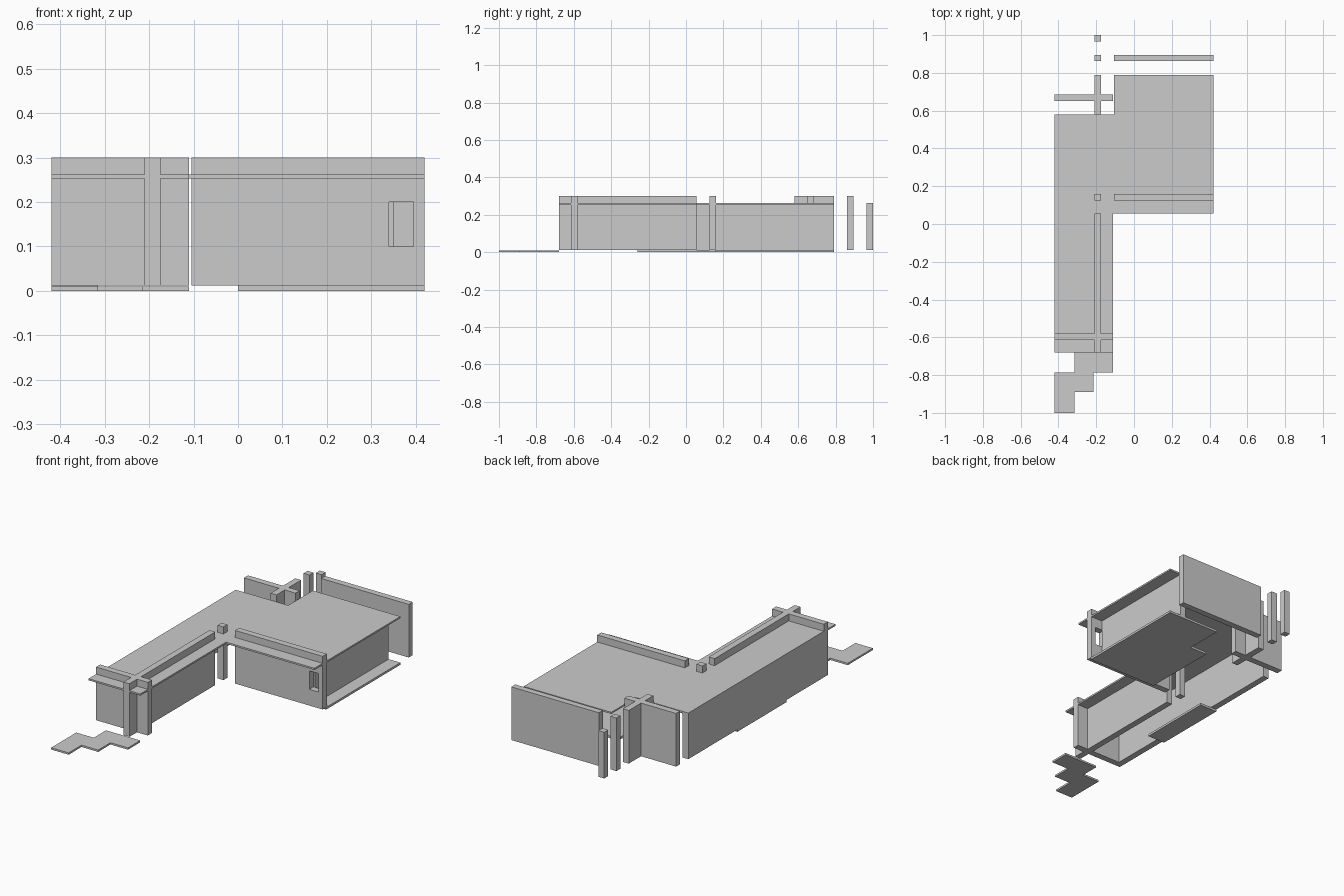
import bpy, bmesh

if "Cube" in bpy.data.objects:
    bpy.data.objects.remove(bpy.data.objects["Cube"])

M = 0.105          # planning grid module
T = 0.035          # wall thickness
Z0, ZR0, ZR1, ZT = 0.012, 0.253, 0.262, 0.30   # wall foot, roof underside, roof top, parapet


def prism(name, outline, z0, z1):
    """Extrude a flat outline from z0 to z1."""
    bm = bmesh.new()
    face = bm.faces.new([bm.verts.new((x, y, z0)) for x, y in outline])
    ext = bmesh.ops.extrude_face_region(bm, geom=[face])
    verts = [g for g in ext["geom"] if isinstance(g, bmesh.types.BMVert)]
    bmesh.ops.translate(bm, vec=(0, 0, z1 - z0), verts=verts)
    bmesh.ops.recalc_face_normals(bm, faces=bm.faces)
    mesh = bpy.data.meshes.new(name)
    bm.to_mesh(mesh)
    bm.free()
    obj = bpy.data.objects.new(name, mesh)
    bpy.context.collection.objects.link(obj)
    return obj


def box(name, x0, x1, y0, y1, z0=Z0, z1=ZT):
    return prism(name, [(x0, y0), (x1, y0), (x1, y1), (x0, y1)], z0, z1)


# L-shaped roof slab with a notched back corner
prism("roof", [(-0.42, -0.68), (-0.11, -0.68), (-0.11, 0.055), (0.42, 0.055),
               (0.42, 0.79), (-0.105, 0.79), (-0.105, 0.58), (-0.42, 0.58)], ZR0, ZR1)

# Ground slabs: main floor, side strip and stepped entry path
prism("floor", [(0, 0.155), (0.42, 0.155), (0.42, 0.79), (M, 0.79),
                (M, 0.58), (0, 0.58)], 0, Z0)
box("side_paving", -0.42, -0.42 + M, -0.26, 0.16, 0, Z0)
prism("entry_path", [(-0.42, -1.0), (-0.315, -1.0), (-0.315, -0.89), (-0.215, -0.89),
                     (-0.215, -0.785), (-0.11, -0.785), (-0.11, -0.68), (-0.315, -0.68),
                     (-0.315, -0.785), (-0.42, -0.785)], 0, 0.01)

# Lower walls carrying the roof
box("left_wall", -0.42, -0.42 + T, -0.58, 0.58, Z0, ZR0)
box("right_wall", 0.315, 0.35, 0.16, 0.79, Z0, ZR0)

# Tall walls rising through the roof
SX0, SX1 = -0.21, -0.21 + T     # spine line
prism("front_cross_wall", [(-0.42, -0.615), (SX0, -0.615), (SX0, -0.68), (SX1, -0.68),
                           (SX1, -0.615), (-0.11, -0.615), (-0.11, -0.58), (SX1, -0.58),
                           (SX1, 0.055), (SX0, 0.055), (SX0, -0.58), (-0.42, -0.58)], Z0, ZT)
prism("back_cross_wall", [(-0.42, 0.65), (SX0, 0.65), (SX0, 0.58), (SX1, 0.58),
                          (SX1, 0.65), (-0.11, 0.65), (-0.11, 0.685), (SX1, 0.685),
                          (SX1, 0.79), (SX0, 0.79), (SX0, 0.685), (-0.42, 0.685)], Z0, ZT)
box("back_screen_wall", -0.105, 0.42, 0.862, 0.896)
window_wall = box("window_wall", -0.105, 0.42, 0.125, 0.16)

# Window opening
cutter = box("window_cutter", 0.34, 0.395, 0.05, 0.25, 0.10, 0.20)
cutter.hide_render = True
cutter.display_type = 'WIRE'
cut = window_wall.modifiers.new("window", 'BOOLEAN')
cut.operation = 'DIFFERENCE'
cut.solver = 'EXACT'
cut.object = cutter

# Square posts along the spine line
for i, (y, top) in enumerate([(0.125, ZT), (0.862, ZT), (0.966, ZR1)]):
    box(f"post_{i + 1}", SX0, SX1, y, y + 0.034, Z0, top)
